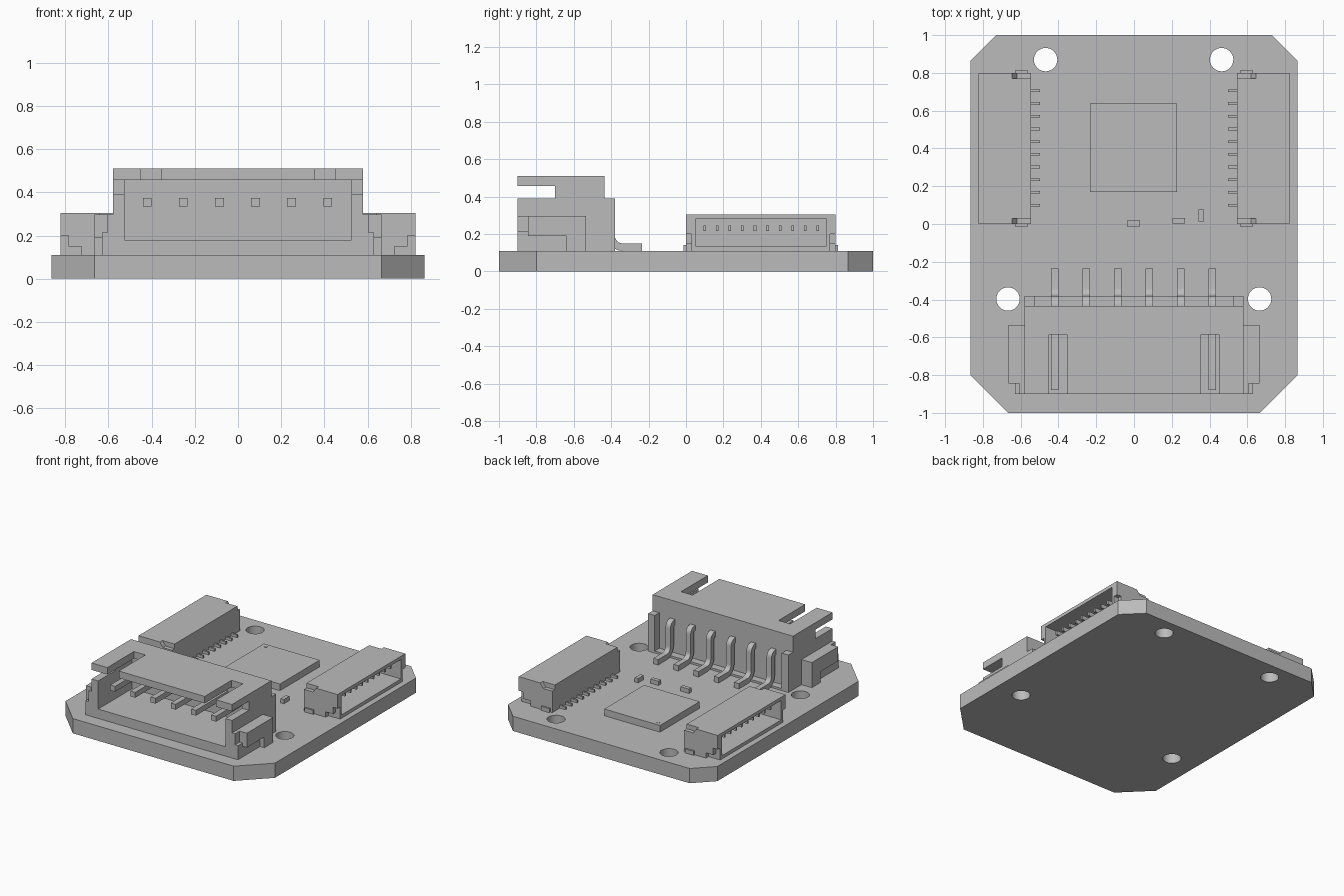
import bpy, bmesh, math

if "Cube" in bpy.data.objects:
    bpy.data.objects.remove(bpy.data.objects["Cube"])

GREY = bpy.data.materials.new("light grey")
GREY.diffuse_color = (0.5, 0.5, 0.5, 1)
GREY.use_nodes = True
GREY.node_tree.nodes["Principled BSDF"].inputs["Base Color"].default_value = GREY.diffuse_color


def prism(pts, axis, lo, hi):
    """Corner loop in the plane across the axis, swept from lo to hi."""
    def place(a, b, c):
        return {"x": (c, a, b), "y": (a, c, b), "z": (a, b, c)}[axis]
    return [[place(a, b, c) for a, b in pts] for c in (lo, hi)]


def box(x0, x1, y0, y1, z0, z1):
    return prism([(x0, y0), (x1, y0), (x1, y1), (x0, y1)], "z", z0, z1)


def make(name, solids, flip=1, smooth=False):
    bm = bmesh.new()
    for low, high in solids:
        a = [bm.verts.new((x * flip, y, z)) for x, y, z in low]
        b = [bm.verts.new((x * flip, y, z)) for x, y, z in high]
        bm.faces.new(a)
        bm.faces.new(b)
        for i in range(len(a)):
            j = (i + 1) % len(a)
            bm.faces.new((a[i], a[j], b[j], b[i]))
    bmesh.ops.recalc_face_normals(bm, faces=bm.faces)
    mesh = bpy.data.meshes.new(name)
    bm.to_mesh(mesh)
    bm.free()
    mesh.materials.append(GREY)
    ob = bpy.data.objects.new(name, mesh)
    bpy.context.collection.objects.link(ob)
    if smooth:
        shade(ob)
    return ob


def shade(ob):
    bpy.ops.object.select_all(action="DESELECT")
    ob.select_set(True)
    bpy.context.view_layer.objects.active = ob
    bpy.ops.object.shade_smooth_by_angle(angle=math.radians(35))


def circle(cx, cy, r, n=32):
    return [(cx + r * math.cos(2 * math.pi * i / n), cy + r * math.sin(2 * math.pi * i / n))
            for i in range(n)]


def arc(cx, cy, r, a0, a1, n=6):
    angles = [math.radians(a0 + (a1 - a0) * i / n) for i in range(n + 1)]
    return [(cx + r * math.cos(a), cy + r * math.sin(a)) for a in angles]


# Circuit board: filled outline with four mounting holes
T = 0.11
outline = [(-0.665, -1), (0.665, -1), (0.865, -0.8), (0.865, 0.865),
           (0.73, 1), (-0.73, 1), (-0.865, 0.865), (-0.865, -0.8)]
holes = [(-0.468, 0.87), (0.464, 0.87), (-0.667, -0.397), (0.665, -0.397)]
curve = bpy.data.curves.new("circuit_board", "CURVE")
curve.dimensions = "2D"
curve.fill_mode = "BOTH"
curve.extrude = T / 2
for loop in [outline] + [circle(x, y, 0.062) for x, y in holes]:
    spline = curve.splines.new("POLY")
    spline.points.add(len(loop) - 1)
    for p, (x, y) in zip(spline.points, loop):
        p.co = (x, y, 0, 1)
    spline.use_cyclic_u = True
curve.materials.append(GREY)
board = bpy.data.objects.new("circuit_board", curve)
board.location.z = T / 2
bpy.context.collection.objects.link(board)
board.select_set(True)
bpy.context.view_layer.objects.active = board
bpy.ops.object.convert(target="MESH")
shade(bpy.context.view_layer.objects.active)

# Large front connector housing: floor, back wall, slotted roof, side walls
roof = [(-0.58, -0.9), (-0.45, -0.9), (-0.45, -0.585), (-0.355, -0.585), (-0.355, -0.9),
        (0.355, -0.9), (0.355, -0.585), (0.45, -0.585), (0.45, -0.9), (0.58, -0.9),
        (0.58, -0.435), (-0.58, -0.435)]
wall = [(-0.9, T), (-0.9, 0.39), (-0.7, 0.39), (-0.7, 0.458), (-0.435, 0.458),
        (-0.435, 0.39), (-0.38, 0.39), (-0.38, T)]
make("front_connector_housing", [
    box(-0.525, 0.525, -0.9, -0.435, T, 0.18),
    box(-0.525, 0.525, -0.435, -0.38, T, 0.125),
    box(-0.525, 0.525, -0.5, -0.435, 0.18, 0.458),
    prism(roof, "z", 0.458, 0.51),
    prism(wall, "x", -0.58, -0.525),
    prism(wall, "x", 0.525, 0.58)])

# Side rails and solder brackets of the front connector
bracket = [(-0.845, 0.19), (-0.845, 0.297), (-0.535, 0.297), (-0.535, T),
           (-0.64, T), (-0.64, 0.19)]
for side, s in (("left", -1), ("right", 1)):
    make(side + "_solder_bracket", [
        prism(bracket, "x", 0.6, 0.665),
        box(0.58, 0.605, -0.9, -0.535, T, 0.297),
        box(0.6, 0.63, -0.9, -0.6, T, 0.215)], s)

# Six bent contact pins
pin = ([(-0.88, 0.375), (-0.43, 0.375)] + arc(-0.43, 0.325, 0.05, 90, 0)[1:]
       + arc(-0.34, 0.19, 0.04, 180, 270) + [(-0.235, 0.15), (-0.235, T)]
       + arc(-0.34, 0.19, 0.08, 270, 180) + arc(-0.43, 0.325, 0.01, 0, 90)
       + [(-0.88, 0.335)])
for i in range(6):
    x = -0.42 + i * 0.167
    make(f"contact_pin_{i + 1}", [prism(pin, "x", x - 0.02, x + 0.02)], smooth=True)

# Two side connectors, mirrored, with end caps, contacts and legs
cap = [(0.545, T), (0.725, T), (0.725, 0.15), (0.785, 0.15), (0.785, 0.2), (0.822, 0.2),
       (0.822, 0.305), (0.645, 0.305), (0.62, 0.27), (0.545, 0.27)]
for side, s in (("left", -1), ("right", 1)):
    shell = [box(0.545, 0.822, 0.03, 0.77, 0.28, 0.305),
             box(0.545, 0.822, 0.03, 0.77, T, 0.135),
             box(0.545, 0.61, 0.03, 0.77, 0.135, 0.28)]
    shell += [box(0.61, 0.822, y, y + 0.02, 0.135, 0.28) for y in (0.03, 0.75)]
    shell += [prism(cap, "y", y, y + 0.03) for y in (0, 0.77)]
    shell += [box(0.56, 0.63, y, y + 0.015, T, 0.14) for y in (-0.013, 0.798)]
    make(side + "_connector_shell", shell, s)
    legs = []
    for i in range(10):
        y = 0.1 + i * 0.0672
        legs.append(box(0.497, 0.55, y - 0.007, y + 0.007, T, 0.13))
        legs.append(box(0.6, 0.77, y - 0.007, y + 0.007, 0.215, 0.245))
    make(side + "_connector_contacts", legs, s)

# Main chip with its corner mark, and three small components
make("main_chip", [box(-0.232, 0.228, 0.17, 0.638, T, 0.16)])
make("chip_corner_mark", [prism(circle(-0.195, 0.605, 0.013, 16), "z", 0.155, 0.163)])
for i, (x0, x1, y0, y1) in enumerate([(-0.037, 0.032, -0.012, 0.018),
                                      (0.205, 0.27, 0.003, 0.033),
                                      (0.342, 0.37, 0.012, 0.077)]):
    make(f"small_component_{i + 1}", [box(x0, x1, y0, y1, T, 0.142)])
